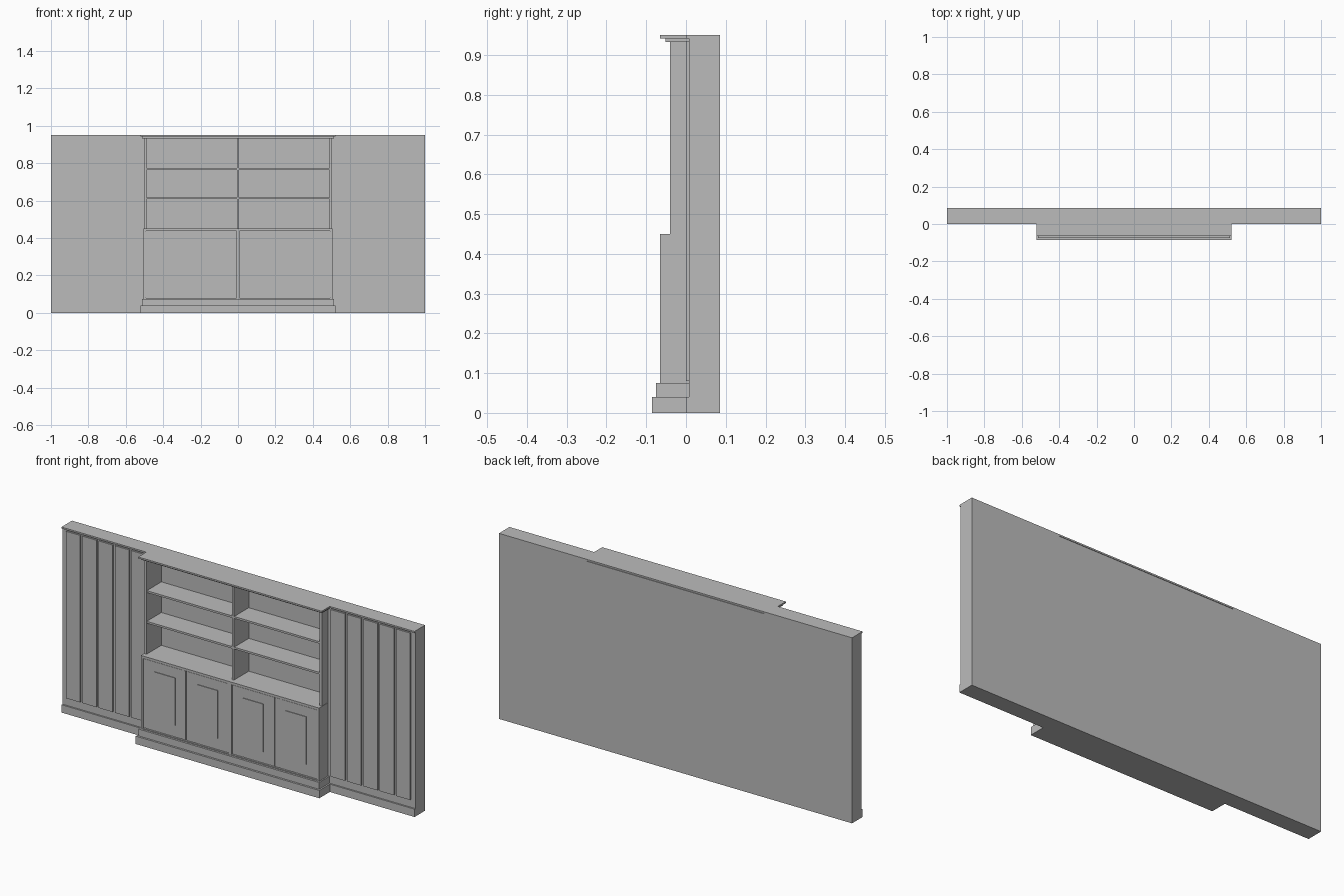
import bpy, bmesh

cube = bpy.data.objects.get("Cube")
if cube:
    bpy.data.objects.remove(cube, do_unlink=True)

grey = bpy.data.materials.new("plain_grey")
grey.use_nodes = True
grey.diffuse_color = (0.5, 0.5, 0.5, 1)
grey.node_tree.nodes["Principled BSDF"].inputs["Base Color"].default_value = grey.diffuse_color

BACK = 0.085


def boxes(name, *parts):
    """One object from boxes given as (x0, x1, y0, y1, z0, z1)."""
    bm = bmesh.new()
    for x0, x1, y0, y1, z0, z1 in parts:
        for v in bmesh.ops.create_cube(bm, size=1)["verts"]:
            v.co.x = x1 if v.co.x > 0 else x0
            v.co.y = y1 if v.co.y > 0 else y0
            v.co.z = z1 if v.co.z > 0 else z0
    mesh = bpy.data.meshes.new(name)
    bm.to_mesh(mesh)
    bm.free()
    mesh.materials.append(grey)
    obj = bpy.data.objects.new(name, mesh)
    bpy.context.collection.objects.link(obj)
    return obj


def side_box(s, x0, x1, *rest):
    """Box on the +x side, mirrored to -x when s is -1."""
    return (x0, x1, *rest) if s > 0 else (-x1, -x0, *rest)


for side, s in (("left", 1), ("right", -1)):
    # Wardrobe wing: carcass, plinth, cap and five tall doors
    boxes(side + "_wing_carcass", side_box(s, 0.5, 1, 0.008, BACK, 0.04, 0.942))
    boxes(side + "_wing_plinth", side_box(s, 0.5, 1, 0, BACK, 0, 0.04))
    boxes(side + "_wing_cap", side_box(s, 0.5, 1, 0, BACK, 0.942, 0.95))
    pitch = 0.0925
    boxes(side + "_wing_doors", *[
        side_box(s, 0.525 + i * pitch, 0.605 + i * pitch, 0, 0.01, 0.08, 0.935)
        for i in range(5)])

    # Bookcase side wall, and the lower cabinet's end stile
    boxes(side + "_bookcase_side", side_box(s, 0.49, 0.503, -0.04, BACK, 0.45, 0.935))
    boxes(side + "_cabinet_stile", side_box(s, 0.493, 0.505, -0.065, 0.01, 0.075, 0.45))

    # Shelves
    boxes(side + "_shelves", *[
        side_box(s, 0.005, 0.49, -0.038, 0.08, z - 0.01, z) for z in (0.618, 0.775)])

    # Pair of cabinet doors with raised panels
    for n, x in enumerate((0.01, 0.2525)):
        boxes(f"{side}_cabinet_door_{n + 1}",
              side_box(s, x + 0.001, x + 0.239, -0.061, -0.05, 0.082, 0.435))
        px = x + 0.06
        boxes(f"{side}_door_panel_{n + 1}",
              side_box(s, px, px + 0.118, -0.0645, -0.06, 0.14, 0.385))

# Lower cabinet body, rails and countertop
boxes("cabinet_body", (-0.5, 0.5, -0.055, BACK, 0.04, 0.44))
boxes("cabinet_rails", (-0.5, 0.5, -0.065, -0.05, 0.07, 0.079),
      (-0.008, 0.008, -0.065, -0.05, 0.079, 0.438))
boxes("countertop", (-0.505, 0.505, -0.065, 0.08, 0.438, 0.45))

# Stepped base
boxes("base_plinth", (-0.52, 0.52, -0.085, BACK, 0, 0.04))
boxes("base_step", (-0.512, 0.512, -0.075, 0.01, 0.04, 0.075))

# Open bookcase: back, divider and stepped crown
boxes("bookcase_back", (-0.5, 0.5, 0.08, BACK, 0.44, 0.94))
boxes("bookcase_divider", (-0.005, 0.005, -0.04, 0.08, 0.45, 0.935))
boxes("crown_moulding", (-0.512, 0.512, -0.052, 0.08, 0.933, 0.942))
boxes("crown_cap", (-0.52, 0.52, -0.065, BACK, 0.942, 0.95))
